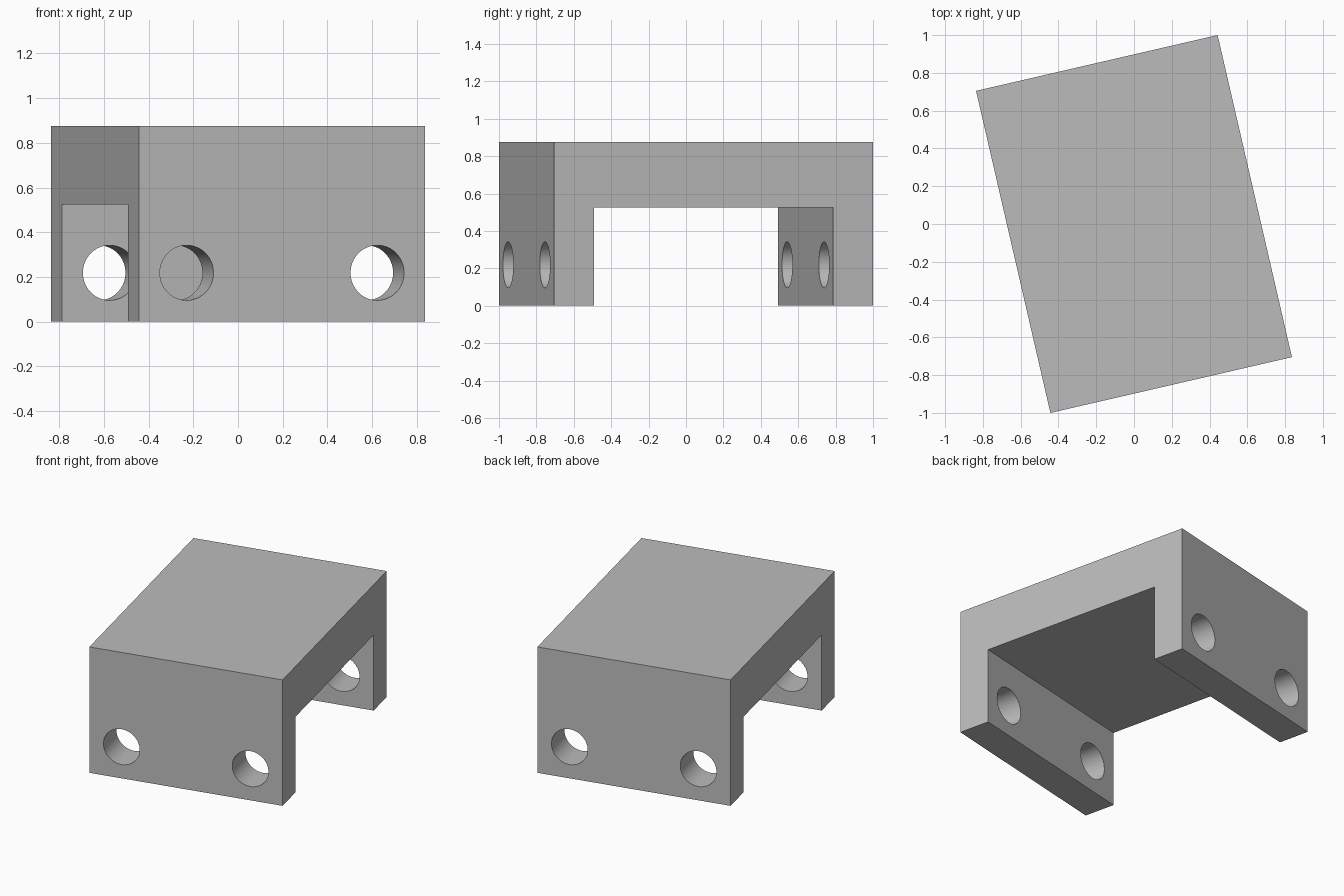
import bpy, bmesh, math
from mathutils import Vector

cube = bpy.data.objects.get("Cube")
if cube:
    bpy.data.objects.remove(cube, do_unlink=True)

WIDTH, LENGTH, HEIGHT = 1.3125, 1.75, 0.875
LEG, OPENING = 0.21875, 0.525
HOLE_RADIUS, HOLE_X, HOLE_Z = 0.123, 0.4375, 0.21875
TURN = math.radians(13)

grey = bpy.data.materials.new("plain grey")
grey.use_nodes = True
colour = (0.5, 0.5, 0.5, 1)
grey.diffuse_color = colour
grey.node_tree.nodes["Principled BSDF"].inputs["Base Color"].default_value = colour

# Bridge: U-shaped side profile extruded across the width
half, inner = LENGTH / 2, LENGTH / 2 - LEG
profile = [(-half, 0), (-inner, 0), (-inner, OPENING), (inner, OPENING),
           (inner, 0), (half, 0), (half, HEIGHT), (-half, HEIGHT)]
bm = bmesh.new()
side = bm.faces.new([bm.verts.new((-WIDTH / 2, y, z)) for y, z in profile])
ext = bmesh.ops.extrude_face_region(bm, geom=[side])
moved = [v for v in ext["geom"] if isinstance(v, bmesh.types.BMVert)]
bmesh.ops.translate(bm, verts=moved, vec=Vector((WIDTH, 0, 0)))
bmesh.ops.recalc_face_normals(bm, faces=bm.faces)
mesh = bpy.data.meshes.new("bridge_bracket")
bm.to_mesh(mesh)
bm.free()
mesh.materials.append(grey)
bracket = bpy.data.objects.new("bridge_bracket", mesh)
bpy.context.collection.objects.link(bracket)

# Bolt holes: each cutter passes through both legs
for x in (-HOLE_X, HOLE_X):
    bpy.ops.mesh.primitive_cylinder_add(vertices=64, radius=HOLE_RADIUS, depth=LENGTH + 0.4,
                                        location=(x, 0, HOLE_Z), rotation=(math.pi / 2, 0, 0))
    cutter = bpy.context.object
    cutter.name = "hole_cutter"
    cutter.hide_render = True
    cutter.data.materials.append(grey)
    cut = bracket.modifiers.new("bolt_hole", 'BOOLEAN')
    cut.operation, cut.solver, cut.object = 'DIFFERENCE', 'EXACT', cutter
    bpy.ops.object.select_all(action='DESELECT')
    bracket.select_set(True)
    bpy.context.view_layer.objects.active = bracket
    bpy.ops.object.modifier_apply(modifier=cut.name)
    bpy.data.objects.remove(cutter, do_unlink=True)

# Smooth hole walls, crisp edges, and the turned stance
bpy.ops.object.shade_smooth_by_angle(angle=math.radians(30))
bracket.rotation_euler.z = TURN
